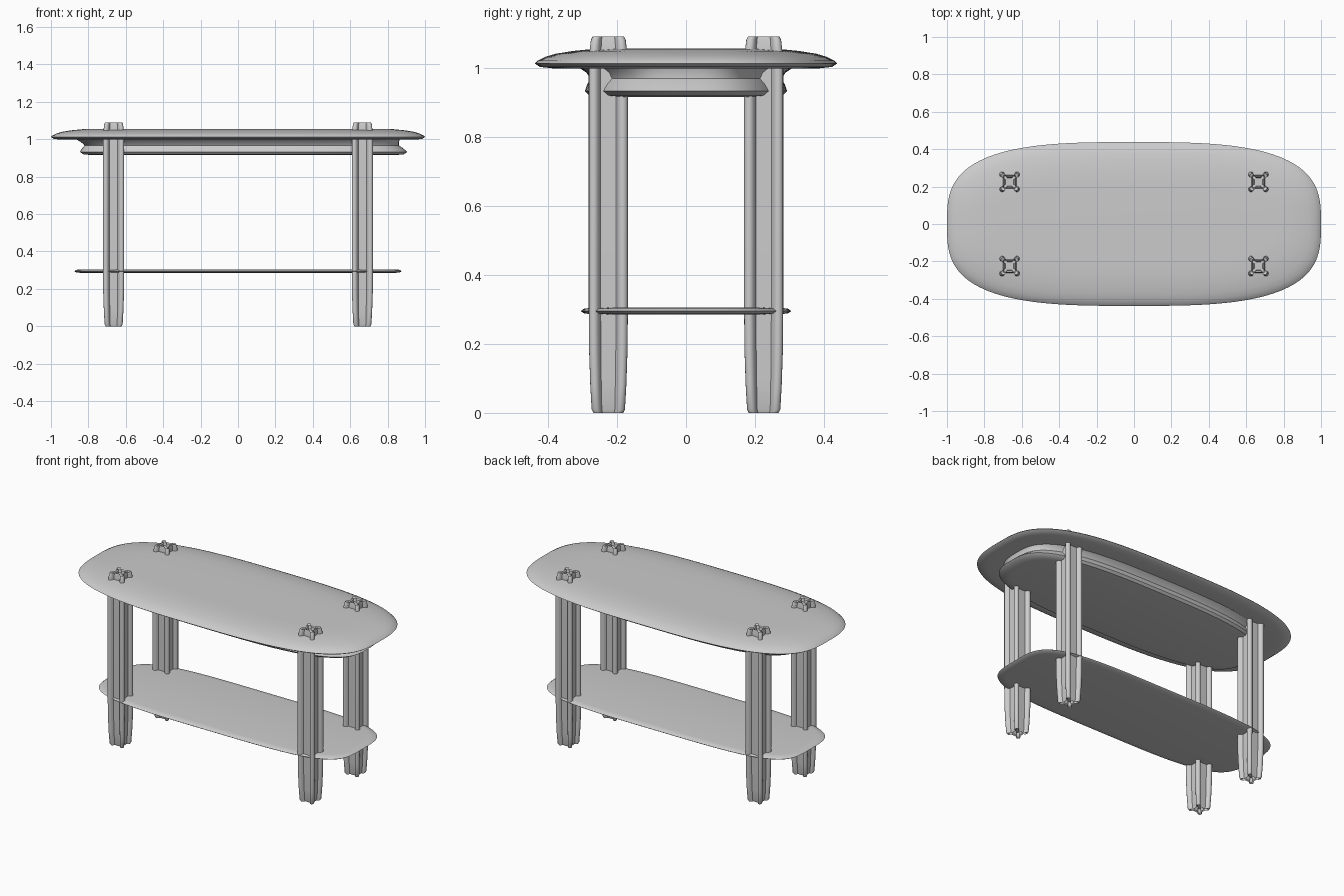
import bpy
import bmesh
from math import sin, cos, pi, radians, copysign

cube = bpy.data.objects.get("Cube")
if cube:
    bpy.data.objects.remove(cube, do_unlink=True)

# One plain grey for the whole table
grey = bpy.data.materials.new("plain grey")
grey.use_nodes = True
colour = (0.6, 0.6, 0.6, 1)
grey.diffuse_color = colour
grey.node_tree.nodes["Principled BSDF"].inputs["Base Color"].default_value = colour


def loft(name, rings, location=(0, 0, 0), angle=35):
    """Skin a stack of equal-length rings and cap both ends."""
    bm = bmesh.new()
    loops = [[bm.verts.new(p) for p in ring] for ring in rings]
    count = len(loops[0])
    for a, b in zip(loops, loops[1:]):
        for i in range(count):
            j = (i + 1) % count
            bm.faces.new((a[i], a[j], b[j], b[i]))
    bm.faces.new(loops[0][::-1])
    bm.faces.new(loops[-1])
    bmesh.ops.recalc_face_normals(bm, faces=bm.faces)
    mesh = bpy.data.meshes.new(name)
    bm.to_mesh(mesh)
    bm.free()
    mesh.materials.append(grey)
    obj = bpy.data.objects.new(name, mesh)
    obj.location = location
    bpy.context.collection.objects.link(obj)
    bpy.ops.object.select_all(action="DESELECT")
    obj.select_set(True)
    bpy.context.view_layer.objects.active = obj
    bpy.ops.object.shade_smooth_by_angle(angle=radians(angle))
    return obj


def oval(half_x, half_y, z, power, centre_x=0, steps=128):
    """Rounded oblong outline (superellipse)."""
    ring = []
    for i in range(steps):
        t = 2 * pi * i / steps
        c, s = cos(t), sin(t)
        ring.append((centre_x + half_x * copysign(abs(c) ** (2 / power), c),
                     half_y * copysign(abs(s) ** (2 / power), s), z))
    return ring


def slab(name, half_x, half_y, power, profile):
    """Oblong board whose edge follows (inset, height) steps."""
    return loft(name, [oval(half_x - d, half_y - d, z, power) for d, z in profile])


# Table top with a softly domed, thin rim
slab("table_top", 1.0, 0.438, 3.1, [
    (0.10, 0.998), (0.05, 0.998), (0.015, 1.002), (0.0, 1.012), (0.008, 1.02),
    (0.03, 1.031), (0.06, 1.04), (0.11, 1.048), (0.17, 1.054), (0.25, 1.055)])

# Flared apron under the top, shifted slightly to one end
apron = [(0.80, 0.25, 0.915, 0.03), (0.855, 0.28, 0.919, 0.03),
         (0.875, 0.293, 0.932, 0.03), (0.86, 0.287, 0.95, 0.025),
         (0.84, 0.277, 0.968, 0.02), (0.85, 0.288, 0.985, 0.01),
         (0.865, 0.31, 1.0, 0.0)]
loft("apron", [oval(x, y, z, 3, c) for x, y, z, c in apron])

# Thin lower shelf
slab("lower_shelf", 0.875, 0.305, 4, [
    (0.04, 0.285), (0.01, 0.288), (0.0, 0.295), (0.01, 0.302), (0.04, 0.305)])


def leg_ring(z, scale):
    """Square section with a round bead on each corner and grooved sides."""
    ring = []
    for k in range(4):
        axis = pi / 4 + k * pi / 2
        cx, cy = copysign(0.042, cos(axis)), copysign(0.042, sin(axis))
        for i in range(9):
            a = axis + radians(-112 + 28 * i)
            ring.append((scale * (cx + 0.015 * cos(a)),
                         scale * (cy + 0.015 * sin(a)), z))
        side = axis + pi / 4
        for across in (0.022, -0.022):
            ring.append((scale * (0.038 * cos(side) + across * sin(side)),
                         scale * (0.038 * sin(side) - across * cos(side)), z))
    return ring


# Four legs that pass through the top, tapered and hollowed at both ends
leg_profile = [(0.03, 0.55), (0.006, 0.62), (0.0, 0.76), (0.01, 0.85),
               (0.08, 0.92), (0.18, 0.98), (0.3, 1.0), (1.0, 1.0),
               (1.05, 0.95), (1.08, 0.89), (1.09, 0.8), (1.084, 0.62), (1.065, 0.55)]
for end, x in (("right", -0.665), ("left", 0.665)):
    for side, y in (("front", -0.225), ("back", 0.225)):
        loft(f"{side}_{end}_leg", [leg_ring(z, s) for z, s in leg_profile], (x, y, 0))
